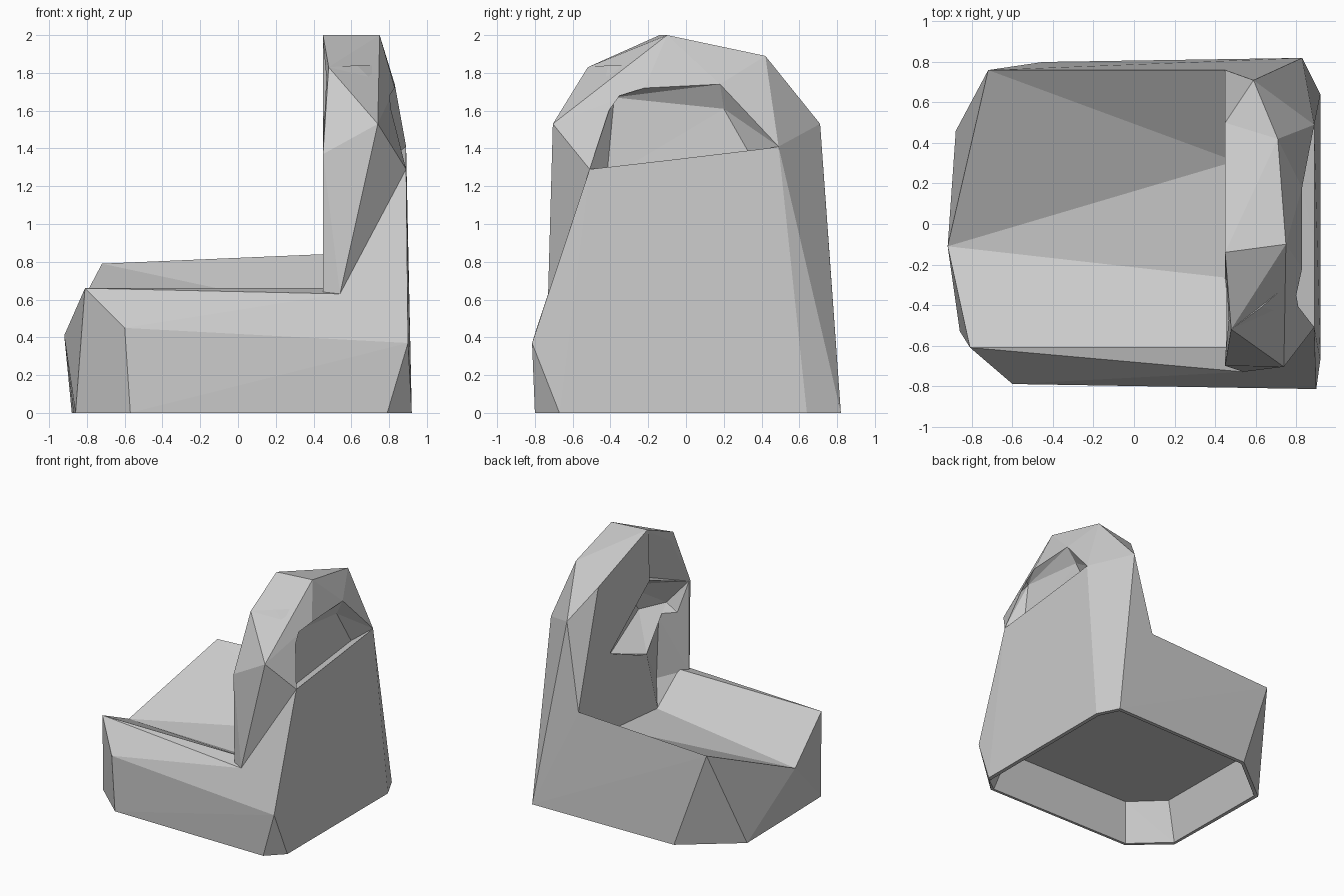
import bpy
import bmesh

cube = bpy.data.objects.get("Cube")
if cube:
    bpy.data.objects.remove(cube, do_unlink=True)

GREY = (0.6, 0.6, 0.6, 1)
stone = bpy.data.materials.new("plain_grey")
stone.use_nodes = True
stone.diffuse_color = GREY
stone.node_tree.nodes["Principled BSDF"].inputs["Base Color"].default_value = GREY


def faceted_block(name, points):
    """Convex faceted solid spanning a few corner points."""
    bm = bmesh.new()
    for point in points:
        bm.verts.new(point)
    result = bmesh.ops.convex_hull(bm, input=bm.verts)
    loose = set(result["geom_interior"]) | set(result["geom_unused"])
    bmesh.ops.delete(bm, geom=[g for g in loose if isinstance(g, bmesh.types.BMVert)],
                     context="VERTS")
    bmesh.ops.recalc_face_normals(bm, faces=bm.faces)
    mesh = bpy.data.meshes.new(name)
    bm.to_mesh(mesh)
    bm.free()
    mesh.materials.append(stone)
    obj = bpy.data.objects.new(name, mesh)
    bpy.context.scene.collection.objects.link(obj)
    return obj


def side_cutter(name, mouth, inner):
    """Cutter entering the arch's seat side through a (y, z) outline."""
    return faceted_block(name, [(x, y, z) for x in (.4, .45) for y, z in mouth] + inner)


def carve(obj, cutters):
    """Subtract the cutters and keep the resulting mesh."""
    for cutter in cutters:
        mod = obj.modifiers.new("carve_" + cutter.name, "BOOLEAN")
        mod.operation = "DIFFERENCE"
        mod.solver = "EXACT"
        mod.object = cutter
    bpy.context.view_layer.update()
    graph = bpy.context.evaluated_depsgraph_get()
    mesh = bpy.data.meshes.new_from_object(obj.evaluated_get(graph))
    obj.modifiers.clear()
    obj.data = mesh


# Shared corners
valley_outer = (-.92, -.11, .41)
valley_foot = (-.87, -.1, 0)
valley_front = (.5, -.27, .48)
valley_back = (.5, .31, .53)
base_middle = (.6, 0, 0)
rear_corner = (-.72, .76, .79)
rear_ledge = (.45, .76, .84)
rear_foot = (-.45, .8, 0)
front_notch = (.54, -.73, .63)
corner_chamfer = (.9, -.815, .37)
front_foot = (.79, -.8, 0)
back_foot = (.83, .82, 0)
side_foot = (.92, .64, 0)
sill_front = (.89, -.51, 1.29)
sill_back = (.89, .49, 1.41)
brow_front = (.48, -.52, 1.83)

# Dished seat: wedges meeting along a shallow valley
seat_parts = {
    "seat_rear_ridge": [rear_corner, rear_ledge, valley_back, rear_foot,
                        back_foot, base_middle],
    "seat_rear_slope": [rear_corner, valley_back, valley_outer, valley_foot,
                        rear_foot, base_middle, (-.88, .46, 0)],
    "seat_valley": [valley_outer, valley_back, valley_front, valley_foot,
                    base_middle],
    "seat_front": [valley_outer, valley_foot, valley_front, base_middle,
                   (-.86, -.53, 0), (-.57, -.79, 0), (-.6, -.79, .45),
                   (-.81, -.61, .66), (.5, -.61, .66), front_notch,
                   front_foot, corner_chamfer],
}
seat = [faceted_block(name, points) for name, points in seat_parts.items()]

# Lower side wall under the arch
side_wall = faceted_block("side_wall", [
    front_notch, corner_chamfer, front_foot, back_foot, sill_front, sill_back,
    side_foot, (.92, -.67, 0), (.5, -.7, 0), (.5, .75, 0),
    (.46, -.65, .6), rear_ledge])

# Rounded arch above the wall, its back running down to the ground
arch = faceted_block("arch", [
    front_notch, rear_ledge, sill_front, sill_back, back_foot, side_foot,
    (.45, -.69, .64), (.45, -.7, 1.37), brow_front, (.45, -.14, 2),
    (.45, .5, 1.77), (.59, .71, 1.53), (.75, -.1, 2), (.71, .42, 1.89),
    (.74, -.705, 1.53), (.83, -.22, 1.72), (.83, .18, 1.74),
    (.45, -.6, .4), (.45, .6, .4)])

# Small raised fin on the arch's front slope
faceted_block("brow_fin", [
    brow_front, (.71, -.34, 1.84), (.71, -.43, 1.76), (.63, -.41, 1.84)])

# Shallow outer window, undercut along its sill
window_hollow = faceted_block("window_hollow", [
    sill_front, sill_back, (.83, -.22, 1.72), (.83, .18, 1.74),
    (1, -.51, 1.35), (1, .49, 1.47), (1, -.22, 1.72), (1, .18, 1.74),
    (.78, -.42, 1.24), (.76, -.38, 1.67), (.76, .2, 1.61), (.78, .36, 1.33)])

# Inner niche above a sloping ledge, with slanted front pillar and brow
niche_hollow = side_cutter(
    "niche_hollow",
    [(.345, 1.17), (-.13, .98), (-.6, 1.1), (-.68, 1.37), (-.17, 1.57)],
    [(.6, .13, 1.04), (.72, -.41, 1.17), (.62, -.63, 1.17), (.72, -.2, 1.45)])
pillar_slant = side_cutter(
    "pillar_slant",
    [(-.68, .64), (-.27, .48), (-.13, .98), (-.68, 1.37)],
    [(.6, -.5, 1.1), (.55, -.4, .65)])
brow_slant = side_cutter(
    "brow_slant",
    [(-.15, 1.98), (-.5, 1.82), (-.68, 1.37), (-.17, 1.57)],
    [(.58, -.33, 1.5)])

# Hollow underside with steep walls
rim = [(-.84, -.51), (-.56, -.77), (.78, -.78), (.89, -.7), (.89, .63),
       (.81, .79), (-.45, .77), (-.85, .45)]
under_hollow = faceted_block("under_hollow", [
    (x, y, -.01) for x, y in rim] + [(x * .88, y * .9, .32) for x, y in rim])

for part in seat:
    carve(part, [under_hollow])
cutters = [window_hollow, niche_hollow, pillar_slant, brow_slant, under_hollow]
for part in (side_wall, arch):
    carve(part, cutters)
for cutter in cutters:
    bpy.data.objects.remove(cutter, do_unlink=True)
